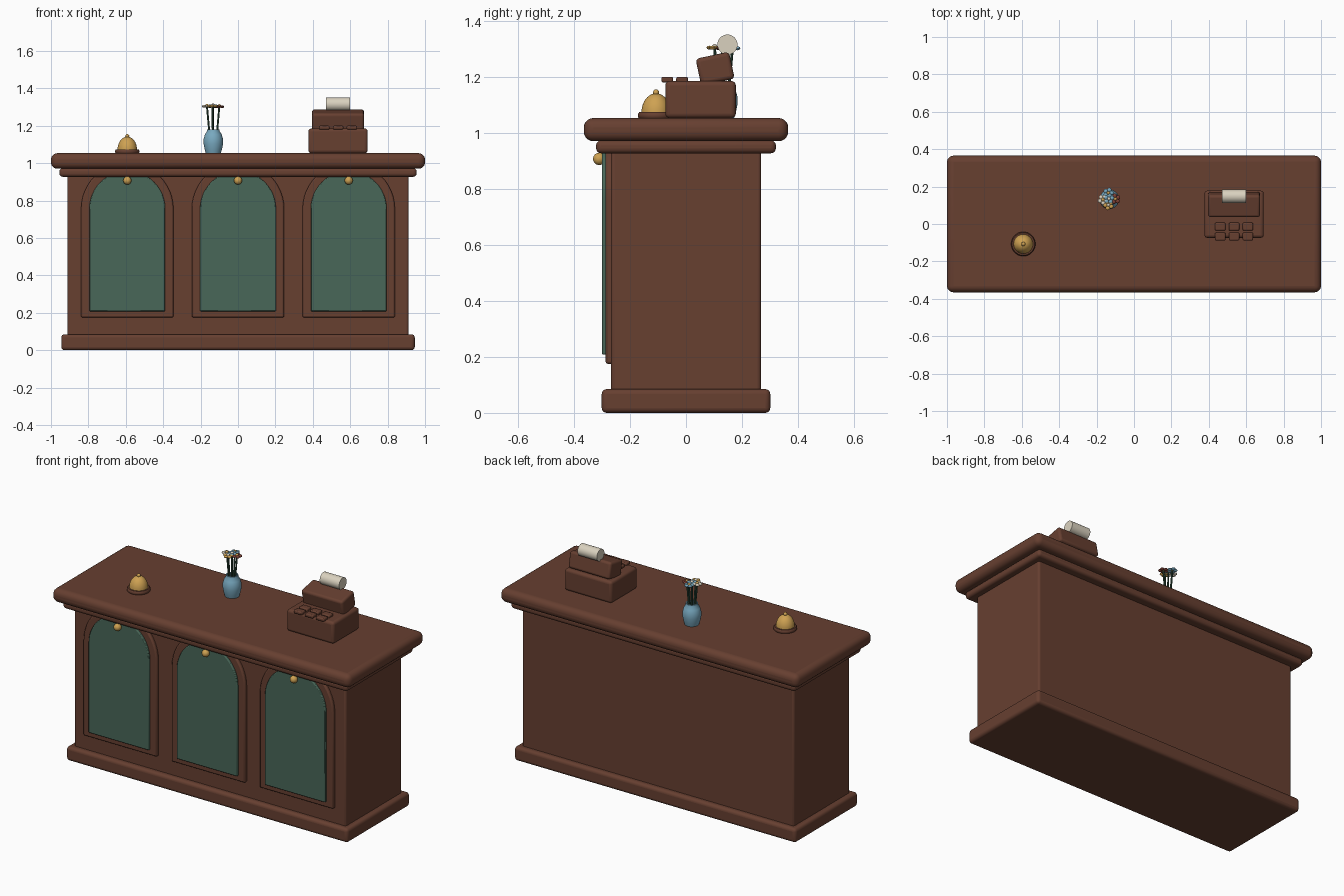
import bpy, bmesh, math
from mathutils import Matrix, Vector

if "Cube" in bpy.data.objects:
    bpy.data.objects.remove(bpy.data.objects["Cube"])


def mat(name, r, g, b):
    m = bpy.data.materials.new(name)
    m.diffuse_color = (r, g, b, 1)
    m.use_nodes = True
    m.node_tree.nodes["Principled BSDF"].inputs["Base Color"].default_value = m.diffuse_color
    return m


WOOD = mat("brown_wood", 0.135, 0.05, 0.03)
GREEN = mat("green_panel", 0.065, 0.135, 0.098)
GOLD = mat("brass", 0.62, 0.36, 0.085)
VASE = mat("blue_glaze", 0.19, 0.40, 0.53)
PAPER = mat("cream_paper", 0.70, 0.64, 0.52)
STEM = mat("dark_green_stem", 0.03, 0.08, 0.05)
RED = mat("dark_red_petal", 0.2, 0.05, 0.035)


def finish(name, bm, mats, smooth=True, bevel=0, seg=3):
    me = bpy.data.meshes.new(name)
    bmesh.ops.recalc_face_normals(bm, faces=bm.faces)
    bm.to_mesh(me)
    bm.free()
    for m in mats:
        me.materials.append(m)
    ob = bpy.data.objects.new(name, me)
    bpy.context.collection.objects.link(ob)
    if bevel:
        mod = ob.modifiers.new("bevel", "BEVEL")
        mod.width = bevel
        mod.segments = seg
        mod.limit_method = "ANGLE"
        mod.angle_limit = math.radians(40)
    if smooth:
        bpy.ops.object.select_all(action="DESELECT")
        ob.select_set(True)
        bpy.context.view_layer.objects.active = ob
        bpy.ops.object.shade_smooth_by_angle(angle=math.radians(40))
    return ob


def box(name, centre, size, m, bevel, tilt=0, seg=4):
    bm = bmesh.new()
    bmesh.ops.create_cube(bm, size=1, matrix=Matrix.Translation(centre)
                          @ Matrix.Rotation(tilt, 4, "X") @ Matrix.Diagonal((*size, 1)))
    return finish(name, bm, [m], bevel=bevel, seg=seg)


def lathe(name, centre, profile, m, n=32):
    """Revolve (radius, z) points about a vertical axis."""
    bm = bmesh.new()
    vs = [bm.verts.new((r, 0, z)) for r, z in profile]
    es = [bm.edges.new(p) for p in zip(vs, vs[1:])]
    bmesh.ops.spin(bm, geom=vs + es, cent=(0, 0, 0), axis=(0, 0, 1),
                   angle=2 * math.pi, steps=n)
    bmesh.ops.remove_doubles(bm, verts=bm.verts, dist=1e-5)
    bmesh.ops.translate(bm, verts=bm.verts, vec=centre)
    return finish(name, bm, [m])


def arch(name, x, half, bottom, spring, y_front, y_back, m, bevel):
    """Upright arched plate."""
    pts = [(x - half, bottom), (x + half, bottom)]
    pts += [(x + half * math.cos(a), spring + half * math.sin(a))
            for a in (math.pi * i / 24 for i in range(25))]
    bm = bmesh.new()
    f = bm.faces.new([bm.verts.new((px, y_front, pz)) for px, pz in pts])
    r = bmesh.ops.extrude_face_region(bm, geom=[f])
    bmesh.ops.translate(bm, vec=(0, y_back - y_front, 0),
                        verts=[v for v in r["geom"] if isinstance(v, bmesh.types.BMVert)])
    return finish(name, bm, [m], bevel=bevel, seg=2)


def ball(name, c, r, m):
    bm = bmesh.new()
    bmesh.ops.create_uvsphere(bm, u_segments=20, v_segments=12, radius=r,
                              matrix=Matrix.Translation(c))
    return finish(name, bm, [m])


# Counter carcass
box("plinth", (0, 0, 0.0425), (1.89, 0.602, 0.085), WOOD, 0.018)
box("counter_body", (0, 0, 0.51), (1.824, 0.536, 0.88), WOOD, 0.012)
box("top_moulding", (0, 0, 0.95), (1.91, 0.642, 0.046), WOOD, 0.018)
box("counter_top", (0, 0, 1.0115), (2.0, 0.73, 0.083), WOOD, 0.034, seg=5)

# Arched front panels with brass knobs
for i, x in enumerate((-0.592, 0, 0.592)):
    arch(f"arch_frame_{i}", x, 0.247, 0.175, 0.755, -0.287, -0.25, WOOD, 0.008)
    arch(f"arch_panel_{i}", x, 0.203, 0.208, 0.755, -0.300, -0.27, GREEN, 0.005)
    ball(f"panel_knob_{i}", (x, -0.31, 0.907), 0.022, GOLD)

# Service bell
T = 1.053
lathe("bell_base", (-0.592, -0.107, T), [(0, 0), (0.062, 0), (0.065, 0.004), (0.065, 0.014),
      (0.06, 0.021), (0, 0.021)], WOOD)
lathe("bell_dome", (-0.592, -0.107, T + 0.02), [(0.052 * math.cos(a), 0.068 * math.sin(a))
      for a in (math.pi / 2 * i / 10 for i in range(11))] + [(0, 0), (0.052, 0)], GOLD)
ball("bell_button", (-0.592, -0.107, T + 0.091), 0.011, GOLD)

# Vase
VX, VY = -0.132, 0.132
lathe("vase", (VX, VY, T), [(0, 0), (0.04, 0), (0.046, 0.02), (0.052, 0.05), (0.052, 0.075),
      (0.045, 0.1), (0.034, 0.118), (0.034, 0.128), (0.028, 0.128), (0.028, 0.105), (0, 0.1)], VASE)

# Flowers: stem, five petals and a centre each
flowers = [(-0.137, 0.166, 1.302, VASE, GOLD), (-0.166, 0.13, 1.304, PAPER, GOLD),
           (-0.137, 0.102, 1.304, GOLD, PAPER), (-0.1, 0.134, 1.302, RED, GOLD),
           (-0.134, 0.135, 1.306, VASE, PAPER)]
for i, (x, y, z, petal, heart) in enumerate(flowers):
    foot = Vector((VX + 0.6 * (x - VX), VY + 0.6 * (y - VY), 1.155))
    d = Vector((x, y, z)) - foot
    bm = bmesh.new()
    bmesh.ops.create_cone(bm, cap_ends=True, segments=8, radius1=0.005, radius2=0.005,
                          depth=d.length, matrix=Matrix.Translation(foot + d / 2)
                          @ d.to_track_quat("Z", "Y").to_matrix().to_4x4())
    finish(f"flower_stem_{i}", bm, [STEM])
    bm = bmesh.new()
    for k in range(5):
        a = 2 * math.pi * k / 5 + i
        bmesh.ops.create_uvsphere(bm, u_segments=10, v_segments=6, radius=0.012,
                                  matrix=Matrix.Translation((x + 0.017 * math.cos(a),
                                                             y + 0.017 * math.sin(a), z))
                                  @ Matrix.Diagonal((1, 1, 0.6, 1)))
    finish(f"flower_petals_{i}", bm, [petal])
    ball(f"flower_heart_{i}", (x, y, z + 0.004), 0.009, heart)

# Cash register
RX = 0.535
box("register_body", (RX, 0.052, 1.119), (0.317, 0.252, 0.132), WOOD, 0.016)
box("register_head", (RX, 0.104, 1.229), (0.278, 0.122, 0.098), WOOD, 0.014, math.radians(12))
for r, y in enumerate((-0.067, -0.014)):
    for c in range(3):
        box(f"register_key_{r}_{c}", (RX + 0.074 * (c - 1), y, 1.19), (0.056, 0.042, 0.02), WOOD, 0.006, seg=2)

# Paper roll
bm = bmesh.new()
bmesh.ops.create_cone(bm, cap_ends=True, segments=32, radius1=0.036, radius2=0.036, depth=0.13,
                      matrix=Matrix.Translation((RX, 0.148, 1.315)) @ Matrix.Rotation(math.pi / 2, 4, "Y"))
finish("paper_roll", bm, [PAPER])
